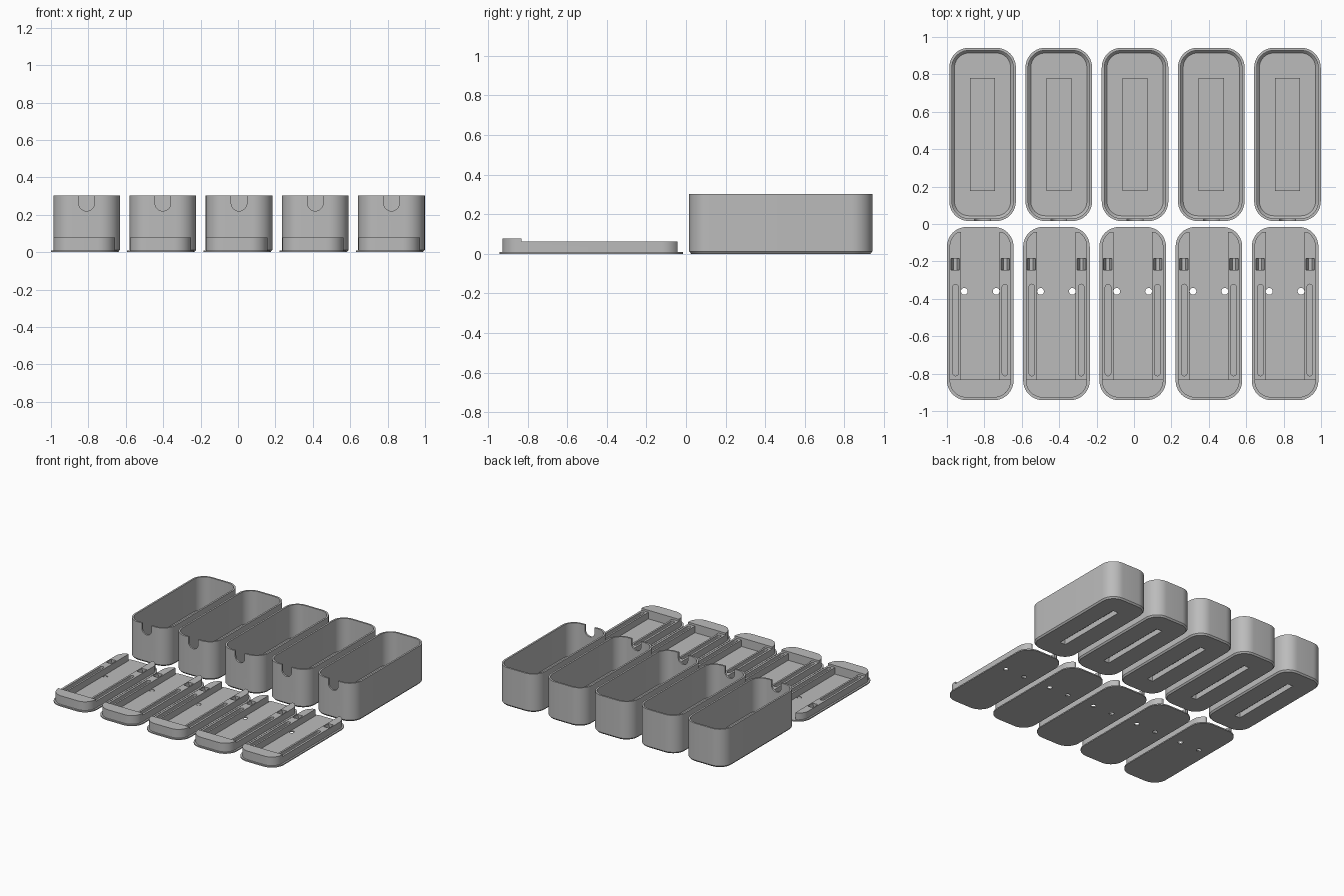
import bpy, bmesh, math
from mathutils import Matrix

if "Cube" in bpy.data.objects:
    bpy.data.objects.remove(bpy.data.objects["Cube"])

grey = bpy.data.materials.new("plain grey")
grey.diffuse_color = (0.5, 0.5, 0.5, 1)
grey.use_nodes = True
grey.node_tree.nodes["Principled BSDF"].inputs["Base Color"].default_value = grey.diffuse_color

HW, HL, R = 0.178, 0.463, 0.105      # half width, half length, corner radius
PITCH, COUNT = 0.4075, 5


def outline(hw, hl, r, seg):
    """Rounded rectangle, counter-clockwise; sharp when r is 0."""
    pts = []
    for i, (sx, sy) in enumerate([(1, 1), (-1, 1), (-1, -1), (1, -1)]):
        cx, cy = sx * (hw - r), sy * (hl - r)
        for k in range(seg + 1 if r else 1):
            a = math.pi / 2 * (i + (k / seg if r else 0))
            pts.append((cx + r * math.cos(a), cy + r * math.sin(a)))
    # full-round ends would leave doubled points
    return [p for i, p in enumerate(pts) if math.dist(p, pts[i - 1]) > 1e-5]


def loft(name, rings, loc=(0, 0, 0), rot_x=0, seg=10):
    """Closed solid through stacked outlines (half width, half length, radius, z)."""
    bm = bmesh.new()
    loops = [[bm.verts.new((x, y, z)) for x, y in outline(hw, hl, r, seg)]
             for hw, hl, r, z in rings]
    n = len(loops[0])
    bm.faces.new(loops[0][::-1])
    bm.faces.new(loops[-1])
    for a, b in zip(loops, loops[1:]):
        for i in range(n):
            j = (i + 1) % n
            bm.faces.new((a[i], a[j], b[j], b[i]))
    bm.transform(Matrix.Translation(loc) @ Matrix.Rotation(rot_x, 4, 'X'))
    bmesh.ops.recalc_face_normals(bm, faces=bm.faces)
    mesh = bpy.data.meshes.new(name)
    bm.to_mesh(mesh)
    bm.free()
    mesh.materials.append(grey)
    ob = bpy.data.objects.new(name, mesh)
    bpy.context.collection.objects.link(ob)
    return ob


def block(name, x, y, z):
    """Box from (min, max) ranges."""
    return loft(name, [((x[1] - x[0]) / 2, (y[1] - y[0]) / 2, 0, zz) for zz in z],
                ((x[0] + x[1]) / 2, (y[0] + y[1]) / 2, 0))


def combine(ob, others, operation='DIFFERENCE'):
    for other in others:
        mod = ob.modifiers.new("cut", 'BOOLEAN')
        mod.operation, mod.solver, mod.object = operation, 'EXACT', other
    dg = bpy.context.evaluated_depsgraph_get()
    mesh = bpy.data.meshes.new_from_object(ob.evaluated_get(dg))
    ob.modifiers.clear()
    ob.data = mesh
    for other in others:
        bpy.data.objects.remove(other)


def row(ob, x0, y0):
    """Smooth the part and repeat it along x."""
    bpy.context.view_layer.objects.active = ob
    ob.select_set(True)
    bpy.ops.object.shade_smooth_by_angle(angle=math.radians(30))
    ob.select_set(False)
    for i in range(COUNT):
        item = ob if i == 0 else ob.copy()
        if i:
            bpy.context.collection.objects.link(item)
        item.location = (x0 + i * PITCH, y0, 0)


def inset(d, z):
    return (HW - d, HL - d, R - d, z)


# Tray: chamfered shell, floor pad, underside slot and finger notch
tray = loft("tray", [inset(0.01, 0), inset(0, 0.012), inset(0, 0.303)])
cavity = loft("cavity", [inset(0.028, 0.03), inset(0.014, 0.045), inset(0.014, 0.35)])
notch = loft("notch", [(0.042, 0.12, 0.042, -0.05), (0.042, 0.12, 0.042, 0.05)],
             (0, -HL, 0.34), math.pi / 2)
combine(tray, [cavity, notch])
combine(tray, [block("pad", (-0.067, 0.067), (-0.302, 0.302), (0.02, 0.055))], 'UNION')
combine(tray, [block("slot", (-0.024, 0.024), (-0.295, 0.295), (-0.02, 0.042))])
row(tray, -0.8095, 0.479)

# Lid plate with two screw holes
plate = loft("lid_plate", [inset(0, 0), inset(0, 0.009)])
combine(plate, [loft("hole", [(0.018, 0.018, 0.018, -0.05), (0.018, 0.018, 0.018, 0.05)],
                     (s * 0.085, 0.119, 0), seg=6) for s in (-1, 1)])
row(plate, -0.822, -0.479)

# Lid rails: raised front end, open channel, long grooves and clip pockets
rails = loft("lid_rails", [inset(0.014, 0.009), inset(0.014, 0.077)])
combine(rails, [block("lowered_top", (-0.3, 0.3), (-0.352, 0.6), (0.061, 0.2))])
cutters = [block("channel", (-0.103, 0.103), (-0.352, 0.6), (-0.1, 0.2)),
           block("back_end", (-0.3, 0.3), (0.436, 0.7), (-0.1, 0.2))]
for s in (-1, 1):
    cutters.append(loft("groove", [(0.015, 0.245, 0.015, 0.025), (0.015, 0.245, 0.015, 0.2)],
                        (s * 0.132, -0.088, 0), seg=4))
    cutters.append(loft("pocket", [(0.009, 0.031, 0, 0.02), (0.023, 0.031, 0, 0.058),
                                   (0.023, 0.031, 0, 0.2)], (s * 0.134, 0.263, 0)))
combine(rails, cutters)
row(rails, -0.822, -0.479)
